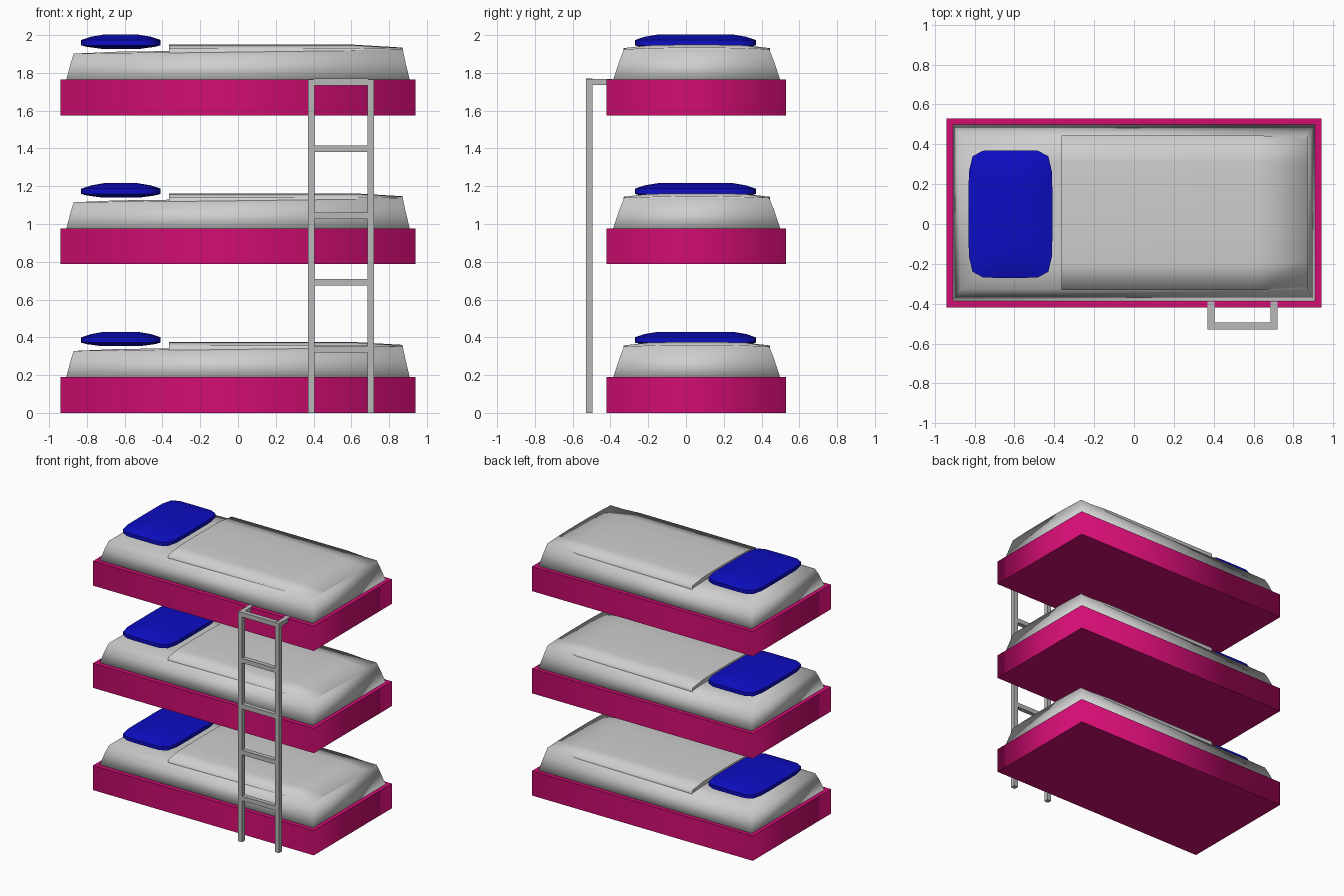
import bpy, bmesh, math

cube = bpy.data.objects.get("Cube")
if cube:
    bpy.data.objects.remove(cube)


def material(name, color):
    m = bpy.data.materials.new(name)
    m.use_nodes = True
    m.diffuse_color = (*color, 1)
    m.node_tree.nodes["Principled BSDF"].inputs["Base Color"].default_value = (*color, 1)
    return m


PINK = material("pink frame", (0.64, 0.004, 0.17))
WHITE = material("pale bedding", (0.62, 0.62, 0.62))
BLUE = material("blue pillow", (0.004, 0.004, 0.55))
GREY = material("grey ladder", (0.48, 0.48, 0.48))


def loft(name, rings, mat, smooth=True, sharp=None, sharp_angle=180):
    """Skin a list of equal-length rings and cap both ends."""
    bm = bmesh.new()
    loops = [[bm.verts.new(p) for p in ring] for ring in rings]
    n = len(rings[0])
    for a, b in zip(loops, loops[1:]):
        for i in range(n):
            j = (i + 1) % n
            bm.faces.new((a[i], a[j], b[j], b[i]))
    bm.faces.new(loops[0])
    bm.faces.new(loops[-1])
    bmesh.ops.recalc_face_normals(bm, faces=bm.faces)
    for f in bm.faces:
        f.smooth = smooth
    for e in bm.edges:
        if (sharp and sharp(e)) or e.calc_face_angle(0) > math.radians(sharp_angle):
            e.smooth = False
    mesh = bpy.data.meshes.new(name)
    bm.to_mesh(mesh)
    bm.free()
    mesh.materials.append(mat)
    ob = bpy.data.objects.new(name, mesh)
    bpy.context.collection.objects.link(ob)
    return ob


def rect(x0, x1, y0, y1, z_head, z_foot):
    return [(x0, y0, z_head), (x1, y0, z_foot), (x1, y1, z_foot), (x0, y1, z_head)]


def box(name, x0, x1, y0, y1, z0, z1, mat):
    return loft(name, [rect(x0, x1, y0, y1, z, z) for z in (z0, z1)], mat, smooth=False)


def pillow_ring(inset, z):
    """Rounded rectangle outline."""
    pts = []
    for k in range(32):
        a = math.tau * k / 32
        c, s = math.cos(a), math.sin(a)
        r = (abs(c) ** 7 + abs(s) ** 7) ** (-1 / 7)
        pts.append((-0.62 + (0.21 - inset) * r * c, 0.05 + (0.32 - inset) * r * s, z))
    return pts


def quilt_section(x, rim, crown, trim):
    """Cross-section: tucked skirt, rim and a gently domed top."""
    mid, half = 0.057, 0.388 - trim
    side = [(half - 0.003, 0.3), (half, rim), (half * 0.66, crown - 0.003), (half * 0.3, crown)]
    pts = [(-y, z) for y, z in side] + [(y, z) for y, z in reversed(side)]
    return [(x, mid + y, z) for y, z in pts]


def horizontal(e):
    return abs(e.verts[0].co.z - e.verts[1].co.z) < 0.001


def in_head_plane(e):
    return all(v.co.x < -0.36 for v in e.verts)


def bed(level, z):
    parts = [
        # Frame with softly shaded corners
        loft(level + "_bed_frame",
             [rect(-0.94, 0.94, -0.42, 0.53, h, h) for h in (0, 0.19)],
             PINK, sharp=horizontal),
        # Mattress with sloping sides
        loft(level + "_mattress",
             [rect(-0.91, 0.91, -0.387, 0.5, 0.185, 0.185),
              rect(-0.885, 0.885, -0.352, 0.465, 0.28, 0.29),
              rect(-0.87, 0.872, -0.328, 0.44, 0.328, 0.352),
              rect(-0.64, 0.6, -0.18, 0.3, 0.338, 0.354)],
             WHITE),
        # Quilt
        loft(level + "_quilt",
             [quilt_section(-0.365, 0.355, 0.375, 0),
              quilt_section(0.62, 0.357, 0.375, 0),
              quilt_section(0.872, 0.352, 0.36, 0.016),
              quilt_section(0.873, 0.31, 0.32, 0.02)],
             WHITE, sharp=in_head_plane),
        # Pillow
        loft(level + "_pillow",
             [pillow_ring(i, h) for i, h in
              ((0.11, 0.353), (0.03, 0.364), (0, 0.372), (0, 0.4), (0.05, 0.417), (0.12, 0.429))],
             BLUE, sharp_angle=60),
    ]
    for p in parts:
        p.location.z = z


for index, level in enumerate(("lower", "middle", "upper")):
    bed(level, index * 0.787)

# Ladder rails with hooks onto the upper frame
T = 0.035
for side, x in (("right", 0.37), ("left", 0.685)):
    box(side + "_ladder_rail", x, x + T, -0.53, -0.495, 0, 1.766, GREY)
    box(side + "_ladder_hook", x, x + T, -0.5, -0.39, 1.735, 1.767, GREY)

# Ladder rungs
for i in range(5):
    z = 0.32 + i * 0.3535
    box(f"ladder_rung_{i + 1}", 0.4, 0.69, -0.53, -0.495, z, z + T, GREY)
